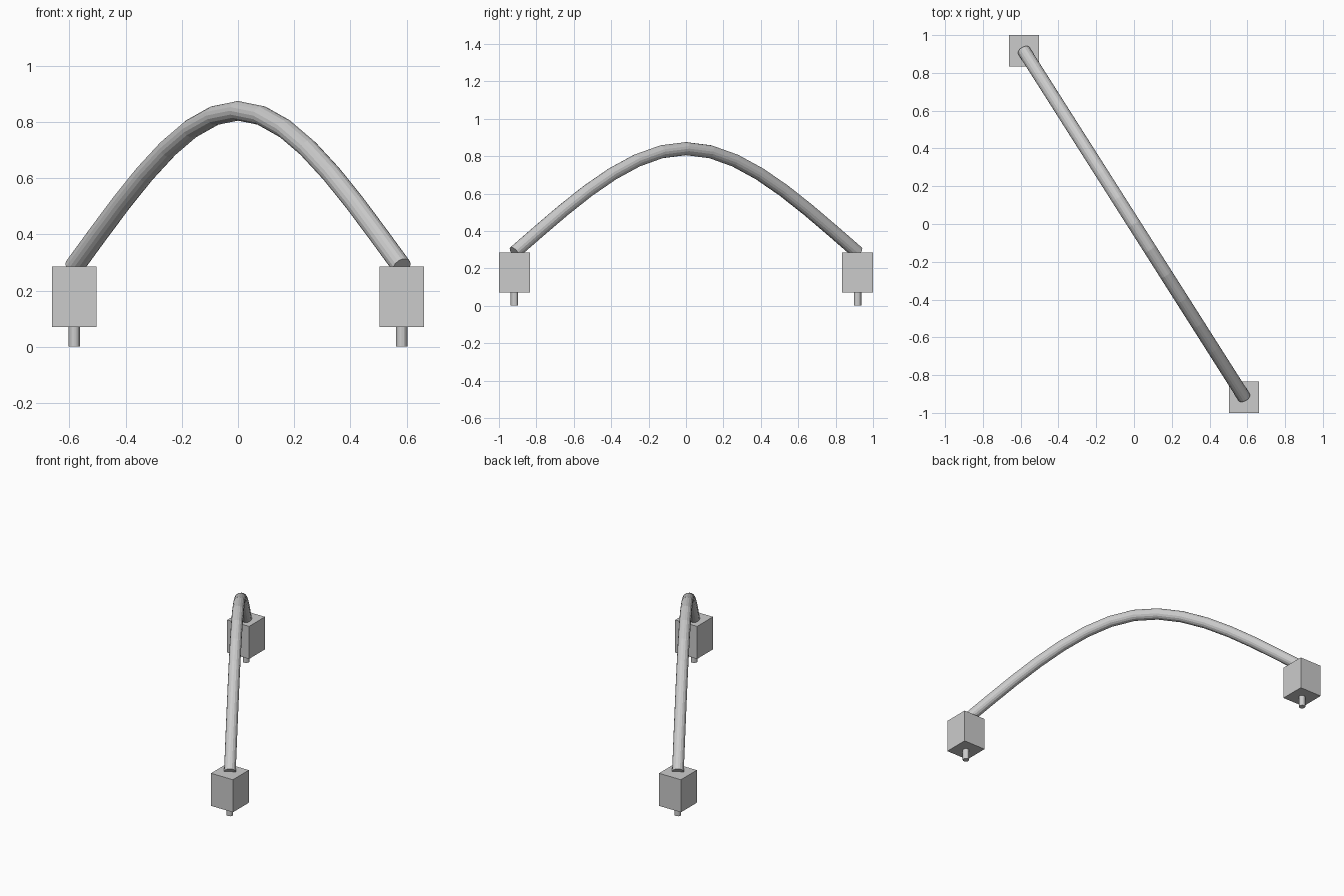
import bpy
from mathutils import Vector

cube = bpy.data.objects.get("Cube")
if cube:
    bpy.data.objects.remove(cube, do_unlink=True)

grey = bpy.data.materials.new("light_grey")
grey.use_nodes = True
colour = (0.6, 0.6, 0.6, 1)
grey.diffuse_color = colour
grey.node_tree.nodes["Principled BSDF"].inputs["Base Color"].default_value = colour

# End positions on the ground plane: left end at the front, right end at the back
END = Vector((0.583, -0.917, 0))
BASE_Z, TOP_Z, PEAK_Z = 0.07, 0.285, 0.84


def finish(name):
    ob = bpy.context.object
    ob.name = name
    ob.data.materials.append(grey)


# Housing block and contact pin at each end
for side, s in (("left", 1), ("right", -1)):
    bpy.ops.mesh.primitive_cube_add(size=1, location=END * s + Vector((0, 0, (BASE_Z + TOP_Z) / 2)))
    bpy.context.object.scale = (0.16, 0.166, TOP_Z - BASE_Z)
    finish(side + "_housing")
    bpy.ops.mesh.primitive_cylinder_add(vertices=16, radius=0.02, depth=0.1,
                                        location=END * s + Vector((0, 0, 0.05)))
    finish(side + "_pin")

# Arched wire: a Bezier curve with straight ends and a rounded crown
curve = bpy.data.curves.new("wire_path", "CURVE")
curve.dimensions = "3D"
curve.twist_mode = "Z_UP"
curve.resolution_u = 7
curve.bevel_depth = 0.035
curve.bevel_resolution = 6
curve.use_fill_caps = True
spline = curve.splines.new("BEZIER")
spline.bezier_points.add(2)
for point, k in zip(spline.bezier_points, (-1, 0, 1)):
    point.handle_left_type = point.handle_right_type = "FREE"
    handle_z = PEAK_Z if k == 0 else 0.55
    point.co = END * k + Vector((0, 0, PEAK_Z if k == 0 else TOP_Z))
    point.handle_left = END * (k - 1 / 3) + Vector((0, 0, handle_z))
    point.handle_right = END * (k + 1 / 3) + Vector((0, 0, handle_z))
spline.use_smooth = False

wire = bpy.data.objects.new("wire", curve)
bpy.context.collection.objects.link(wire)
bpy.ops.object.select_all(action="DESELECT")
wire.select_set(True)
bpy.context.view_layer.objects.active = wire
bpy.ops.object.convert(target="MESH")
finish("wire")
